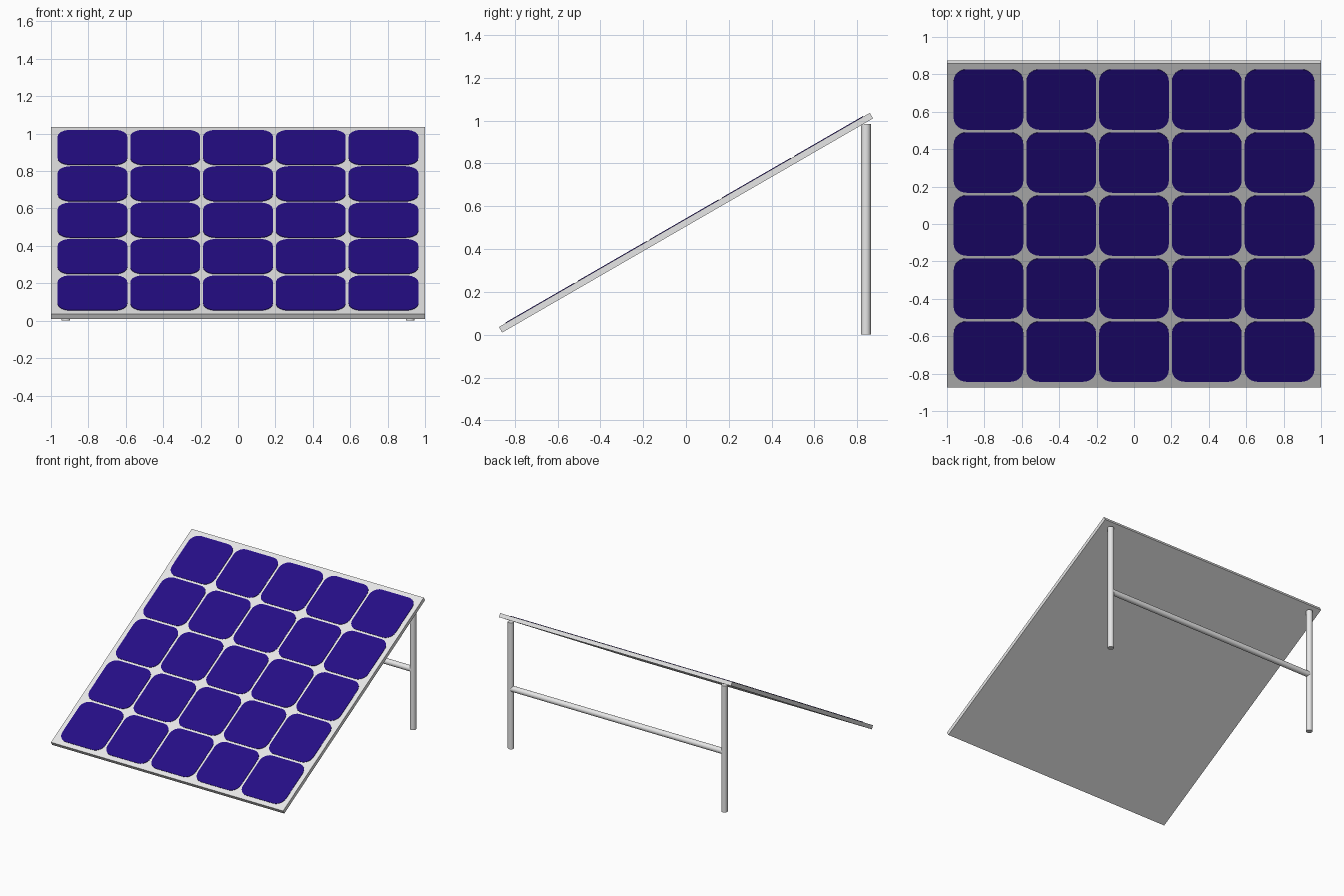
import bpy, bmesh, math
from mathutils import Matrix, Vector

if "Cube" in bpy.data.objects:
    bpy.data.objects.remove(bpy.data.objects["Cube"])


def material(name, rgb):
    m = bpy.data.materials.new(name)
    m.diffuse_color = (*rgb, 1)
    m.use_nodes = True
    m.node_tree.nodes["Principled BSDF"].inputs["Base Color"].default_value = m.diffuse_color
    return m


METAL = material("light_grey_metal", (0.8, 0.8, 0.8))
BLUE = material("deep_blue_cell", (0.018, 0.004, 0.235))

TILT = Matrix.Translation((0, 0, 0.523)) @ Matrix.Rotation(math.radians(30), 4, 'X')
THICK = 0.03


def add_object(name, bm, mat):
    bmesh.ops.recalc_face_normals(bm, faces=bm.faces)
    me = bpy.data.meshes.new(name)
    bm.to_mesh(me)
    bm.free()
    me.materials.append(mat)
    ob = bpy.data.objects.new(name, me)
    bpy.context.collection.objects.link(ob)
    return ob


def tube(name, a, b, radius):
    """Smooth round bar between two points."""
    a, b = Vector(a), Vector(b)
    d = b - a
    bm = bmesh.new()
    mat = Matrix.Translation((a + b) / 2) @ d.to_track_quat('Z', 'Y').to_matrix().to_4x4()
    bmesh.ops.create_cone(bm, cap_ends=True, segments=32, radius1=radius,
                          radius2=radius, depth=d.length, matrix=mat)
    for f in bm.faces:
        f.smooth = len(f.verts) == 4
    for e in bm.edges:
        e.smooth = all(len(f.verts) == 4 for f in e.link_faces)
    return add_object(name, bm, METAL)


# tilted panel slab
bm = bmesh.new()
bmesh.ops.create_cube(bm, size=1, matrix=TILT @ Matrix.Diagonal((2, 2, THICK, 1)))
add_object("panel", bm, METAL)

# 5 x 5 grid of thin rounded cells on the upper face
PITCH, SIZE, R, RISE = 0.389, 0.372, 0.07, 0.003
bm = bmesh.new()
for i in range(-2, 3):
    for j in range(-2, 3):
        outline = []
        for q in range(4):
            mid = math.radians(45 + 90 * q)
            cx = math.copysign(SIZE / 2 - R, math.cos(mid))
            cy = math.copysign(SIZE / 2 - R, math.sin(mid))
            for k in range(7):
                t = math.radians(90 * q + 15 * k)
                outline.append((i * PITCH + cx + R * math.cos(t),
                                j * PITCH + cy + R * math.sin(t)))
        base = bm.faces.new([bm.verts.new((x, y, THICK / 2)) for x, y in outline])
        ext = bmesh.ops.extrude_face_region(bm, geom=[base], use_keep_orig=True)
        top = [v for v in ext["geom"] if isinstance(v, bmesh.types.BMVert)]
        bmesh.ops.translate(bm, verts=top, vec=(0, 0, RISE))
bm.transform(TILT)
add_object("solar_cells", bm, BLUE)

# rear legs and cross rail
for side, x in (("left", -0.92), ("right", 0.92)):
    tube(side + "_leg", (x, 0.84, 0), (x, 0.84, 0.985), 0.023)
tube("cross_rail", (-0.92, 0.84, 0.465), (0.92, 0.84, 0.465), 0.022)
